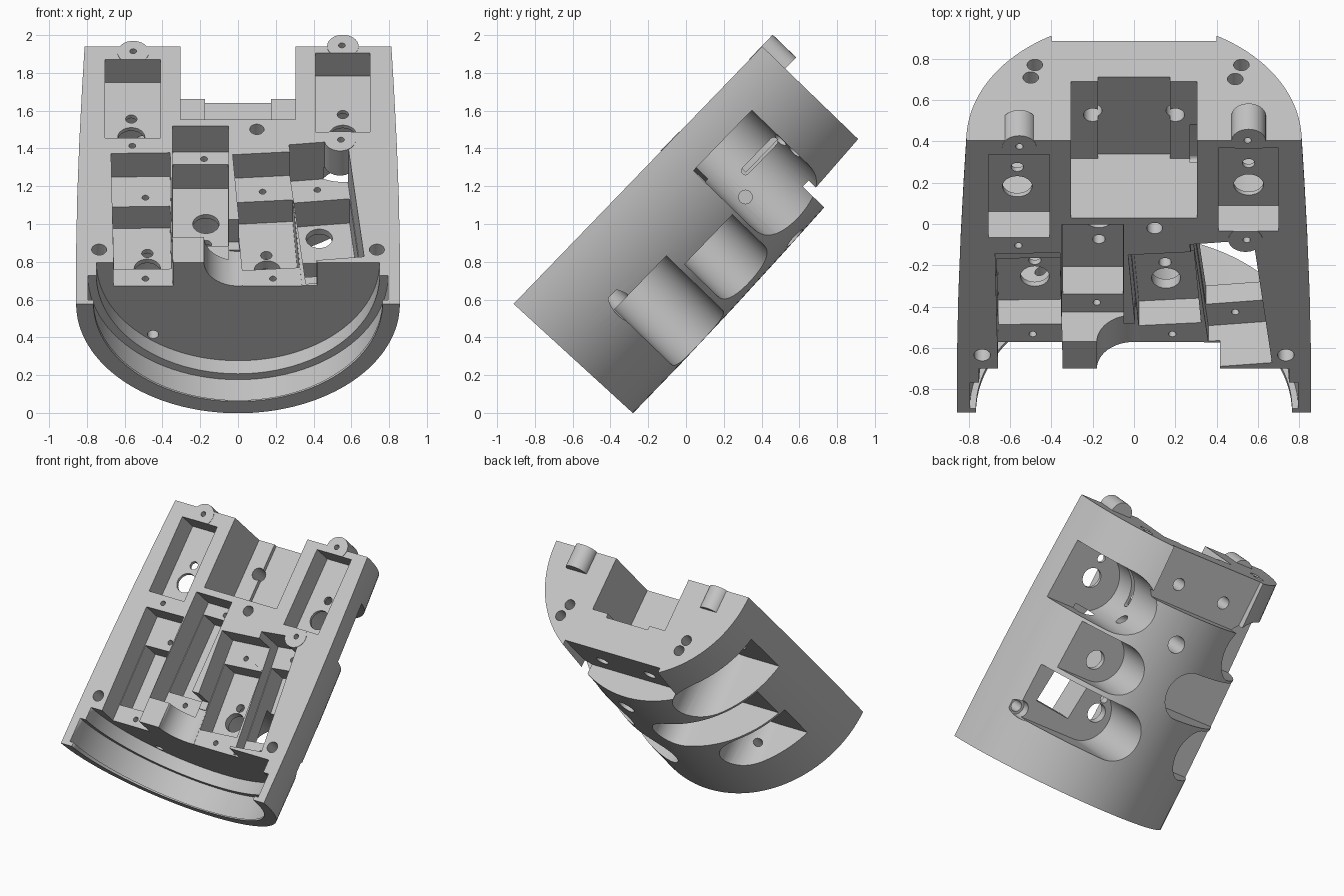
import bpy, bmesh, math
from mathutils import Matrix, Vector

if "Cube" in bpy.data.objects:
    bpy.data.objects.remove(bpy.data.objects["Cube"])

# Local frame: x across, y along the arm from the wrist, z = -depth below the flat face
grey = bpy.data.materials.new("plain_grey")
grey.diffuse_color = (0.55, 0.55, 0.55, 1)
grey.use_nodes = True
grey.node_tree.nodes["Principled BSDF"].inputs["Base Color"].default_value = grey.diffuse_color


def make(name, bm):
    bmesh.ops.recalc_face_normals(bm, faces=bm.faces)
    me = bpy.data.meshes.new(name)
    bm.to_mesh(me)
    bm.free()
    me.materials.append(grey)
    ob = bpy.data.objects.new(name, me)
    bpy.context.collection.objects.link(ob)
    return ob


def box(x0, x1, u0, u1, d0, d1, rot=0, pivot=None):
    bm = bmesh.new()
    bmesh.ops.create_cube(bm, size=1)
    c = Vector(((x0 + x1) / 2, (u0 + u1) / 2, -(d0 + d1) / 2))
    bm.transform(Matrix.Translation(c) @ Matrix.Diagonal((x1 - x0, u1 - u0, d1 - d0, 1)))
    if rot:
        p = Vector((pivot[0], pivot[1], 0))
        bm.transform(Matrix.Translation(p) @ Matrix.Rotation(math.radians(rot), 4, 'Z')
                     @ Matrix.Translation(-p))
    return make("box_cutter", bm)


def rod(x, u, d0, d1, r, seg=24, name="rod"):
    """Cylinder along the depth direction."""
    bm = bmesh.new()
    bmesh.ops.create_cone(bm, cap_ends=True, segments=seg, radius1=r, radius2=r, depth=d1 - d0)
    bm.transform(Matrix.Translation((x, u, -(d0 + d1) / 2)))
    return make(name, bm)


def axle(a, d, p0, p1, r, seg=24, axis='Y'):
    """Cylinder along the arm (axis Y, a = x) or across it (axis X, a = u)."""
    bm = bmesh.new()
    bmesh.ops.create_cone(bm, cap_ends=True, segments=seg, radius1=r, radius2=r, depth=p1 - p0)
    mid = (p0 + p1) / 2
    loc, turn = ((a, mid, -d), 'X') if axis == 'Y' else ((mid, a, -d), 'Y')
    bm.transform(Matrix.Translation(loc) @ Matrix.Rotation(math.pi / 2, 4, turn))
    return make("axle_cutter", bm)


def scoop(x, u0, u1, d0, side):
    """Outside relief: round towards the middle, running out through the side."""
    r, uc = (u1 - u0) / 2, (u0 + u1) / 2
    pts = [(x - side * r * math.cos(a), uc + r * math.sin(a))
           for a in (math.pi * (i / 24 - 0.5) for i in range(25))]
    pts += [(side * 1.2, u1), (side * 1.2, u0)]
    bm = bmesh.new()
    f = bm.faces.new([bm.verts.new((px, pu, -d0)) for px, pu in pts])
    ext = bmesh.ops.extrude_face_region(bm, geom=[f])["geom"]
    bmesh.ops.translate(bm, vec=(0, 0, d0 - 1.2),
                        verts=[v for v in ext if isinstance(v, bmesh.types.BMVert)])
    return make("scoop_cutter", bm)


def combine(other, op='DIFFERENCE'):
    m = shell.modifiers.new("bool", 'BOOLEAN')
    m.operation, m.solver, m.object = op, 'EXACT', other
    bpy.context.view_layer.objects.active = shell
    bpy.ops.object.modifier_apply(modifier=m.name)
    bpy.data.objects.remove(other, do_unlink=True)


# Half-round tapering shell
N = 64
bm = bmesh.new()
rings = []
for u, r in ((0, .857), (.4, .857), (.8, .851), (1.2, .84), (1.6, .825), (1.895, .812)):
    ring = []
    for i in range(N + 1):
        a = math.pi * i / N
        lean = .023 * math.sin(a) if u == 0 else 0
        ring.append(bm.verts.new((r * math.cos(a), u + lean, -r * math.sin(a))))
    rings.append(ring)
for a, b in zip(rings, rings[1:]):
    for i in range(N + 1):
        j = (i + 1) % (N + 1)
        bm.faces.new((a[i], a[j], b[j], b[i]))
bm.faces.new(rings[0])
bm.faces.new(rings[-1])
shell = make("forearm_shell", bm)

# Wrist opening with ring groove
for u0, u1, r in ((-.2, .04, .765), (.03, .21, .795), (.2, .306, .75)):
    combine(axle(0, 0, u0, u1, r, 96))

# Rear notch, centre channel and flat underside
combine(box(-.305, .305, 1.357, 2.1, -.1, .40))
combine(box(-.175, .175, 1.357, 2.1, .3, .43))
combine(box(-.4, .4, 1.51, 2.1, .67, 1.2))

# Outside reliefs below the motor bays
for x, u0, u1, d, side in ((.55, 1.168, 1.614, .195, 1), (-.55, 1.168, 1.614, .2, -1),
                           (.40, .78, 1.144, .505, 1), (.23, .35, .745, .405, 1),
                           (-.17, .80, 1.15, .415, -1), (-.53, .40, .78, .375, -1)):
    combine(scoop(x, u0, u1, d, side))

# Front motor bays: upper recess, then deeper pocket
for x0, x1, u0, u1, shelf, p0, p1, floor, rot in (
        (-.665, -.352, .2, 1.11, .18, .43, .89, .345, 1),
        (-.348, -.05, .494, 1.311, .20, .62, 1.22, .385, 0),
        (0, .31, .2, 1.11, .18, .43, .93, .345, 4),
        (.32, .63, .33, 1.19, .28, .48, 1.03, .465, 6)):
    piv = ((x0 + x1) / 2, .7)
    combine(box(x0, x1, u0, u1, -.1, shelf, rot, piv))
    combine(box(x0 + .004, x1 - .004, p0, p1, 0, floor, rot, piv))
# Opening between the two right front bays
combine(box(.26, .39, .2, .95, -.1, .175, 4, (.33, .7)))

# Rounded cable channel beside the front block
combine(axle(0, 0, .2, .56, .18, 48))
combine(box(-.06, .1, .5, .62, -.1, .17))

# Mounting bosses for the rear bays
for x, u, d1 in ((-.555, 1.85, .17), (.555, 1.895, .17), (.54, 1.206, .185)):
    combine(rod(x, u, -.003, d1, .083, 32), 'UNION')

# Rear motor bays, trimming the bosses flush
combine(box(-.705, -.41, 1.22, 1.797, -.1, .175))
combine(box(.41, .70, 1.265, 1.845, -.1, .172))

# Shaft holes, screw holes and through holes
for x, u, d0, d1, r in (
        (-.565, 1.395, .1, .3, .072), (-.565, 1.53, .1, .3, .03),
        (.555, 1.41, .1, .3, .072), (.555, 1.56, .1, .3, .03),
        (-.48, .593, .3, .5, .07), (-.48, .705, .3, .5, .03),
        (-.17, .96, .3, .5, .07), (-.17, .81, .3, .5, .03),
        (.155, .58, .3, .5, .07), (.15, .69, .3, .5, .03),
        (.43, .93, .4, .6, .07),
        (-.555, 1.857, -.1, .16, .018), (-.56, 1.164, -.1, .16, .018),
        (.55, 1.90, -.1, .16, .018), (.545, 1.206, -.1, .16, .018),
        (-.49, .956, .1, .3, .018), (-.49, .36, .1, .3, .018),
        (-.18, 1.26, .1, .3, .018), (-.18, .56, .1, .3, .018),
        (.13, 1.0, .1, .3, .018), (.185, .36, .1, .3, .018),
        (.42, 1.11, .2, .4, .018), (.49, .41, .2, .4, .018),
        (.10, 1.285, -.1, 1.1, .038), (.10, 1.285, .62, 1.1, .062),
        (-.735, .40, -.1, .34, .04), (.735, .40, -.1, .9, .04),
        (.735, .40, .34, .9, .06),
        (-.2, 1.66, .3, .9, .045), (.2, 1.66, .3, .9, .045)):
    combine(rod(x, u, d0, d1, r))

# Cable holes through the rear face and the wrist bulkhead
for x, d in ((-.48, .51), (-.5, .425), (.52, .51), (.49, .415)):
    combine(axle(x, d, 1.5, 2.0, .038))
combine(axle(-.45, .55, .3, .5, .03))

# Cable slot and side hole in the right rear relief
combine(box(.27, .5, 1.36, 1.575, .372, .415))
for u in (1.36, 1.575):
    combine(axle(u, .3935, .27, .5, .0215, 16, 'X'))
combine(axle(1.26, .49, .2, .5, .036, 24, 'X'))

# Smooth curved walls, keep edges sharp, then tilt into place
bpy.ops.object.select_all(action='DESELECT')
shell.select_set(True)
bpy.context.view_layer.objects.active = shell
bpy.ops.object.shade_smooth_by_angle(angle=math.radians(25))
shell.data.transform(Matrix.Translation((0, -.913, .577)) @ Matrix.Rotation(math.radians(46), 4, 'X'))
shell.data.update()
